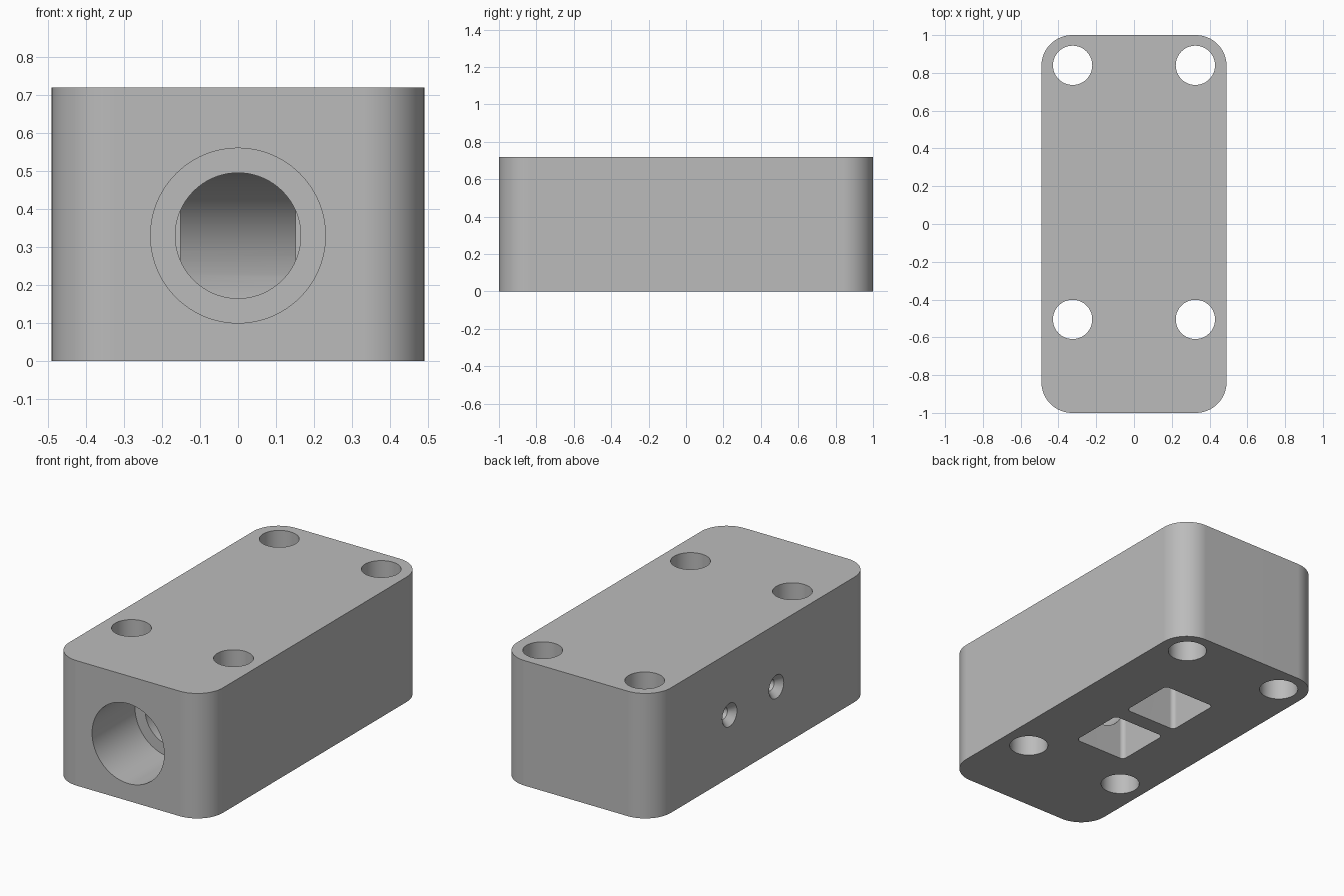
import bpy
import bmesh
from math import cos, sin, pi
from mathutils import Matrix, Vector

cube = bpy.data.objects.get("Cube")
if cube:
    bpy.data.objects.remove(cube, do_unlink=True)

WIDTH, LENGTH, HEIGHT = 0.98, 2.0, 0.72
BORE_Z = 0.33
DUCT = 0.333                      # side of the square ducts
POCKETS = (-0.123, 0.303)         # y centres of the ducts

grey = bpy.data.materials.new("machined grey")
grey.use_nodes = True
grey.diffuse_color = (0.5, 0.5, 0.5, 1)
grey.node_tree.nodes["Principled BSDF"].inputs["Base Color"].default_value = (0.5, 0.5, 0.5, 1)


def add_object(name, bm):
    bmesh.ops.recalc_face_normals(bm, faces=bm.faces)
    mesh = bpy.data.meshes.new(name)
    bm.to_mesh(mesh)
    bm.free()
    obj = bpy.data.objects.new(name, mesh)
    bpy.context.collection.objects.link(obj)
    mesh.materials.append(grey)
    return obj


def prism(name, points, offset):
    """Extrude a closed outline of 3D points along an offset."""
    bm = bmesh.new()
    face = bm.faces.new([bm.verts.new(p) for p in points])
    top = bmesh.ops.extrude_face_region(bm, geom=[face])["geom"]
    bmesh.ops.translate(bm, vec=Vector(offset),
                        verts=[v for v in top if isinstance(v, bmesh.types.BMVert)])
    return add_object(name, bm)


def rounded_rect(w, l, r, y, z, steps):
    """Outline of a rectangle with round corners, lying flat."""
    pts = []
    for k, (sx, sy) in enumerate(((1, 1), (-1, 1), (-1, -1), (1, -1))):
        for i in range(steps + 1):
            a = (k + i / steps) * pi / 2
            pts.append((sx * (w / 2 - r) + r * cos(a), y + sy * (l / 2 - r) + r * sin(a), z))
    return pts


def round_cutter(name, start, end, r1, r2=None, steps=64):
    """Cylinder or cone between two points."""
    start, end = Vector(start), Vector(end)
    axis = end - start
    bm = bmesh.new()
    bmesh.ops.create_cone(bm, cap_ends=True, segments=steps, radius1=r1,
                          radius2=r1 if r2 is None else r2, depth=axis.length)
    turn = Vector((0, 0, 1)).rotation_difference(axis).to_matrix().to_4x4()
    bm.transform(Matrix.Translation((start + end) / 2) @ turn)
    return add_object(name, bm)


def boolean(obj, tool, operation):
    mod = obj.modifiers.new(tool.name, "BOOLEAN")
    mod.operation, mod.solver, mod.object = operation, "EXACT", tool
    tool.hide_render = True
    tool.hide_set(True)


# Main body
block = prism("block", rounded_rect(WIDTH, LENGTH, 0.163, 0, 0, 24), (0, 0, HEIGHT))
cutters = []

# Four vertical bolt holes
for x in (-0.325, 0.325):
    for y in (-0.505, 0.84):
        cutters.append(round_cutter("bolt_hole_cutter", (x, y, -0.1), (x, y, HEIGHT + 0.1), 0.104))

# Stepped front bore, ending at the first duct
duct_front = POCKETS[0] - DUCT / 2
cutters.append(round_cutter("front_counterbore_cutter", (0, -1.1, BORE_Z), (0, -0.61, BORE_Z), 0.23, steps=96))
cutters.append(round_cutter("front_bore_cutter", (0, -0.7, BORE_Z), (0, duct_front + 0.002, BORE_Z), 0.165, steps=96))

for y in POCKETS:
    # Duct open at the bottom, with a quarter-round back wall
    y0 = y - DUCT / 2
    spring = BORE_Z - DUCT / 2
    side = [(-0.3, y0, -0.1), (-0.3, y0 + DUCT, -0.1)]
    side += [(-0.3, y0 + DUCT * cos(i * pi / 64), spring + DUCT * sin(i * pi / 64)) for i in range(33)]
    duct = prism("duct_cutter", side, (0.6, 0, 0))
    outline = prism("duct_outline", rounded_rect(DUCT, DUCT, 0.025, y, -0.05, 8), (0, 0, HEIGHT))
    boolean(duct, outline, "INTERSECT")
    cutters.append(duct)

    # Countersunk side port into the duct
    cutters.append(round_cutter("side_port_cutter", (-0.6, y, 0.36), (-0.12, y, 0.36), 0.034, steps=32))
    cutters.append(round_cutter("countersink_cutter", (-0.5, y, 0.36), (-0.452, y, 0.36), 0.076, 0.034, steps=32))

for cutter in cutters:
    boolean(block, cutter, "DIFFERENCE")

# Apply the cuts and shade
bpy.context.view_layer.update()
graph = bpy.context.evaluated_depsgraph_get()
result = bpy.data.meshes.new_from_object(block.evaluated_get(graph))
block.modifiers.clear()
block.data = result
for obj in [o for o in bpy.data.objects if "_cutter" in o.name or "_outline" in o.name]:
    bpy.data.objects.remove(obj, do_unlink=True)

bpy.ops.object.select_all(action="DESELECT")
block.select_set(True)
bpy.context.view_layer.objects.active = block
bpy.ops.object.shade_smooth_by_angle(angle=pi / 6)
weighted = block.modifiers.new("weighted_normals", "WEIGHTED_NORMAL")
weighted.keep_sharp = True
